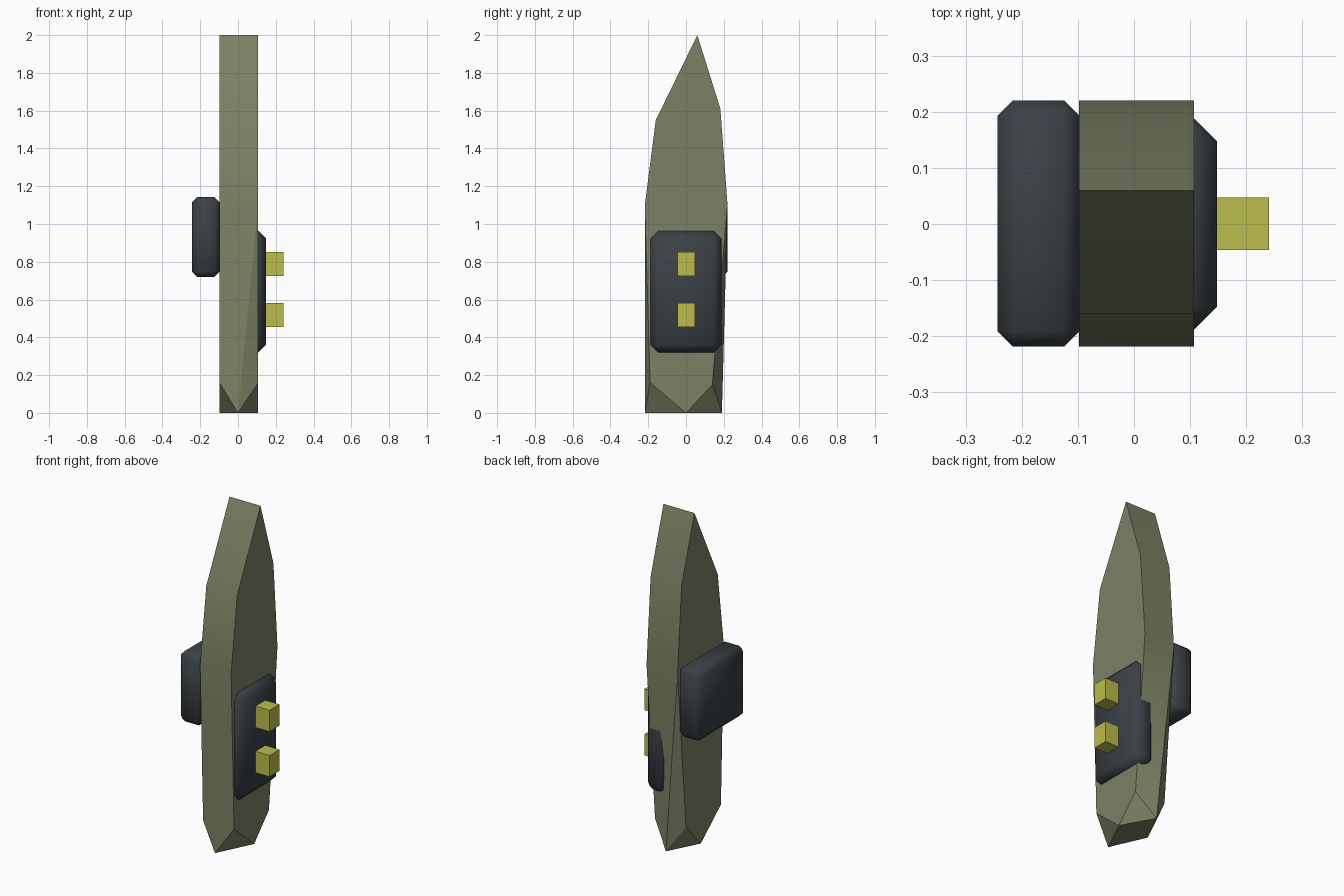
import bpy, bmesh, math

if "Cube" in bpy.data.objects:
    bpy.data.objects.remove(bpy.data.objects["Cube"])


def material(name, rgb):
    m = bpy.data.materials.new(name)
    m.diffuse_color = (*rgb, 1)
    m.use_nodes = True
    m.node_tree.nodes["Principled BSDF"].inputs["Base Color"].default_value = m.diffuse_color
    return m


OLIVE = material("olive", (0.20, 0.22, 0.125))
DARK = material("dark_grey", (0.042, 0.052, 0.058))
YELLOW = material("yellow", (0.50, 0.51, 0.07))


def finish(name, bm, mat, smooth=0):
    bmesh.ops.recalc_face_normals(bm, faces=bm.faces)
    me = bpy.data.meshes.new(name)
    bm.to_mesh(me)
    bm.free()
    me.materials.append(mat)
    ob = bpy.data.objects.new(name, me)
    bpy.context.collection.objects.link(ob)
    if smooth:
        bpy.ops.object.select_all(action='DESELECT')
        ob.select_set(True)
        bpy.context.view_layer.objects.active = ob
        bpy.ops.object.shade_smooth_by_angle(angle=math.radians(smooth))
    return ob


def box(name, lo, hi, mat, bevel=0):
    bm = bmesh.new()
    bmesh.ops.create_cube(bm, size=1)
    for v in bm.verts:
        v.co = [(a + b) / 2 + c * (b - a) for a, b, c in zip(lo, hi, v.co)]
    if bevel:
        bmesh.ops.bevel(bm, geom=bm.edges[:], offset=bevel, segments=1, affect='EDGES')
    return finish(name, bm, mat, 50 if bevel else 0)


# Body: side profile (y, z) extruded across x, lower corners chopped
profile = [(0, 0), (0.14, 0.15), (0.22, 1.1), (0.182, 1.61),
           (0.06, 2.0), (-0.16, 1.55), (-0.218, 1.1), (-0.19, 0.16)]
bm = bmesh.new()
L = [bm.verts.new((-0.098, y, z)) for y, z in profile]
R = [bm.verts.new((0.107, y, z)) for y, z in profile]
front_tip = bm.verts.new((0, -0.218, 0))
back_tip = bm.verts.new((0, 0.19, 0))
bm.faces.new(L)
bm.faces.new(R)
for i in range(2, 6):
    bm.faces.new((L[i], L[i + 1], R[i + 1], R[i]))
# lower ends fan out from one upper corner each
for a, b, top, low, tip in ((R, L, 6, 7, front_tip), (L, R, 2, 1, back_tip)):
    bm.faces.new((a[top], a[low], tip))
    bm.faces.new((a[top], tip, b[low]))
    bm.faces.new((a[top], b[low], b[top]))
    for s in (a, b):
        bm.faces.new((s[low], s[0], tip))
bm.faces.new((L[0], front_tip, R[0], back_tip))
finish("body", bm, OLIVE, 30)

# Side pods
box("left_pod", (-0.243, -0.218, 0.72), (-0.097, 0.22, 1.142), DARK, 0.027)
box("right_plate", (0.0, -0.187, 0.32), (0.148, 0.187, 0.964), DARK, 0.04)

# Yellow pegs on the plate
for i, z in enumerate((0.455, 0.725)):
    box(f"peg_{i + 1}", (0.11, -0.046, z), (0.241, 0.047, z + 0.128), YELLOW)
